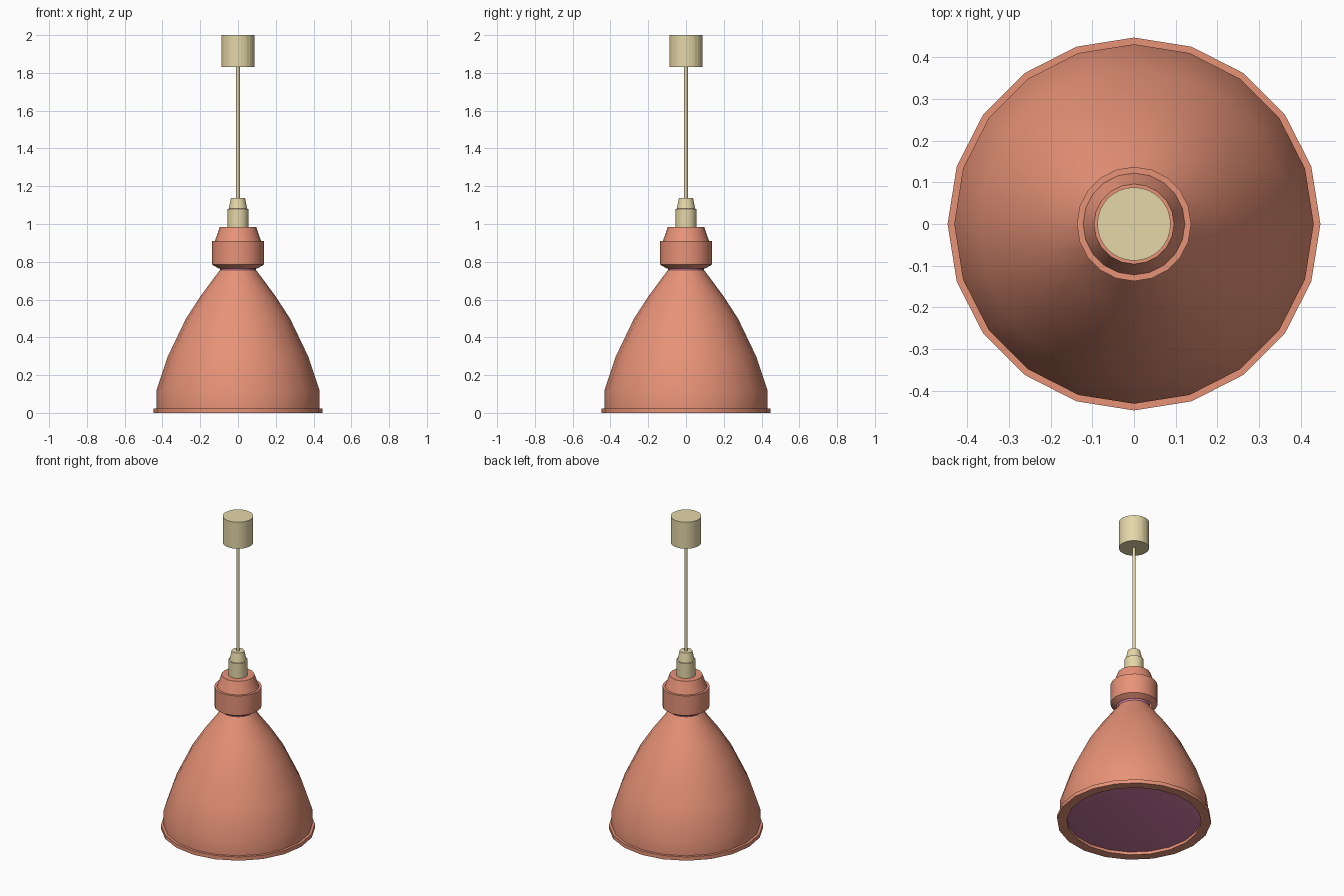
import bpy, bmesh
from math import cos, sin, tau, radians

if "Cube" in bpy.data.objects:
    bpy.data.objects.remove(bpy.data.objects["Cube"])


def material(name, color):
    m = bpy.data.materials.new(name)
    m.diffuse_color = color
    m.use_nodes = True
    m.node_tree.nodes["Principled BSDF"].inputs["Base Color"].default_value = m.diffuse_color
    return m


copper = material("copper", (0.80, 0.29, 0.185, 1))
cream = material("cream", (0.78, 0.68, 0.39, 1))
plum = material("plum", (0.62, 0.20, 0.37, 1))


def lathe(name, profile, sides, mat, angle=None, bottom=False, top=False):
    """Revolve (radius, height) points, listed bottom to top, about z."""
    bm = bmesh.new()
    rings = [[bm.verts.new((r * cos(tau * i / sides), r * sin(tau * i / sides), z))
              for i in range(sides)] for r, z in profile]
    for a, b in zip(rings, rings[1:]):
        for i in range(sides):
            j = (i + 1) % sides
            bm.faces.new((a[i], a[j], b[j], b[i]))
    if bottom:
        bm.faces.new(rings[0][::-1])
    if top:
        bm.faces.new(rings[-1])
    mesh = bpy.data.meshes.new(name)
    bm.to_mesh(mesh)
    bm.free()
    mesh.materials.append(mat)
    ob = bpy.data.objects.new(name, mesh)
    bpy.context.collection.objects.link(ob)
    if angle:
        bpy.ops.object.select_all(action="DESELECT")
        ob.select_set(True)
        bpy.context.view_layer.objects.active = ob
        bpy.ops.object.shade_smooth_by_angle(angle=radians(angle))
    return ob


# Bell shade with a rolled rim around the mouth
lathe("shade", [(0.39, 0.02), (0.39, 0), (0.447, 0), (0.447, 0.024),
                (0.431, 0.024), (0.431, 0.12), (0.371, 0.30), (0.275, 0.50),
                (0.197, 0.62), (0.095, 0.757)], 20, copper, 30)

# Coloured diffuser filling the shade, showing at the mouth and neck
lathe("diffuser", [(0.39, 0.018), (0.425, 0.03), (0.425, 0.12), (0.366, 0.30),
                   (0.270, 0.50), (0.192, 0.62), (0.094, 0.75), (0.094, 0.775)],
      20, plum, 30, bottom=True, top=True)

# Collar that holds the shade
lathe("collar", [(0.103, 0.765), (0.137, 0.785), (0.137, 0.91), (0.122, 0.91),
                 (0.096, 0.985)], 20, copper, 30, top=True)

# Lamp holder with tapered cord grip
lathe("lamp_holder", [(0.056, 0.98), (0.056, 1.08), (0.049, 1.081),
                      (0.037, 1.138)], 20, cream, 30, bottom=True, top=True)

# Hanging cord
lathe("cord", [(0.01, 1.13), (0.01, 1.84)], 12, cream, 40)

# Ceiling canopy
lathe("ceiling_canopy", [(0.088, 1.83), (0.088, 2.0)], 32, cream,
      bottom=True, top=True)
